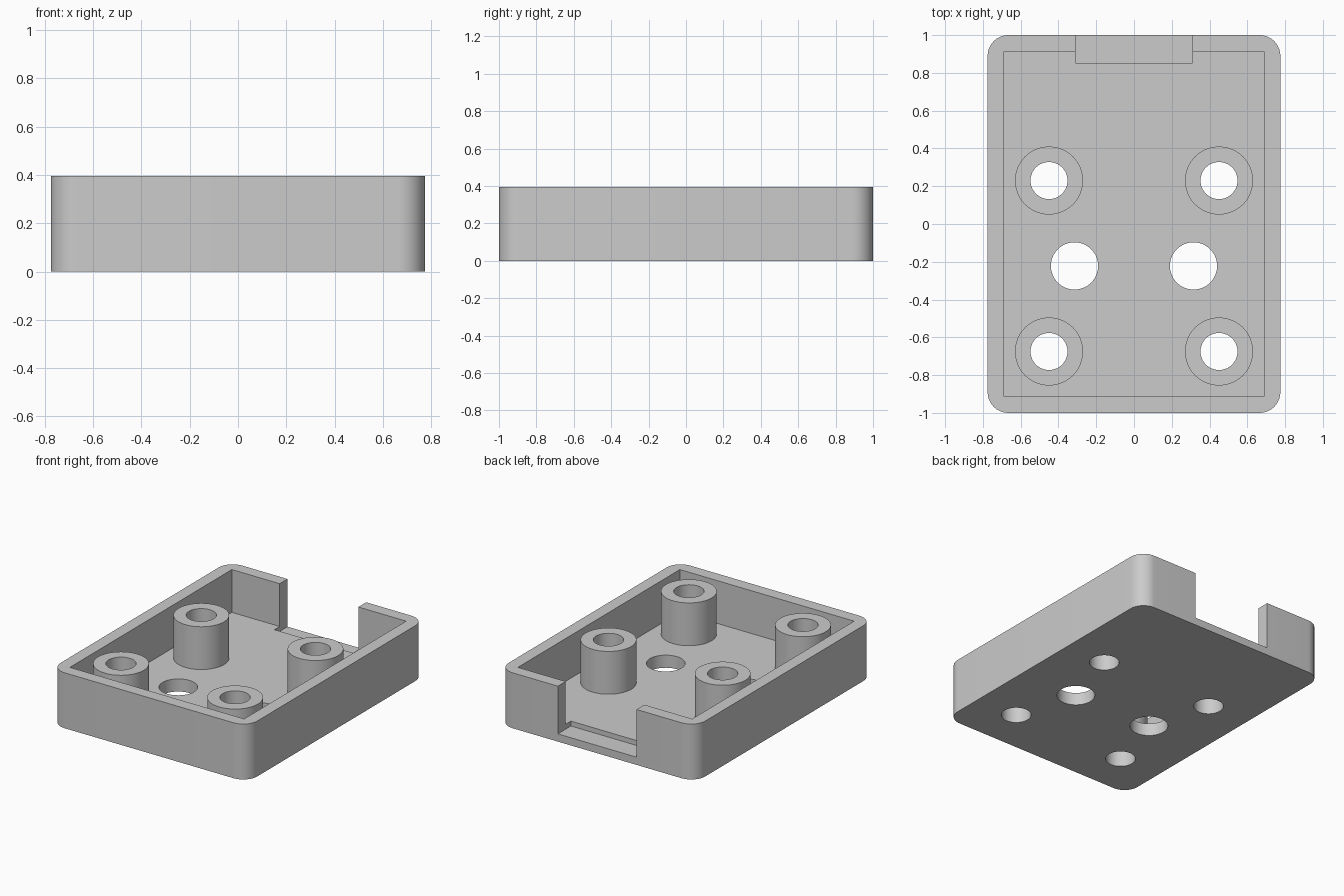
import bpy, bmesh
from math import radians

cube = bpy.data.objects.get("Cube")
if cube:
    bpy.data.objects.remove(cube, do_unlink=True)

HALF_X, HALF_Y, HEIGHT = 0.775, 1.0, 0.395
FLOOR, WALL, CORNER = 0.09, 0.088, 0.11
POSTS = {"front": -0.675, "back": 0.23}

grey = bpy.data.materials.new("plain grey")
grey.use_nodes = True
colour = (0.6, 0.6, 0.6, 1)
grey.diffuse_color = colour
grey.node_tree.nodes["Principled BSDF"].inputs["Base Color"].default_value = colour


def finish(bm, name):
    mesh = bpy.data.meshes.new(name)
    bm.to_mesh(mesh)
    bm.free()
    mesh.materials.append(grey)
    obj = bpy.data.objects.new(name, mesh)
    bpy.context.collection.objects.link(obj)
    return obj


def box(name, low, high, radius=0):
    bm = bmesh.new()
    bmesh.ops.create_cube(bm, size=1)
    for v in bm.verts:
        v.co = [(a + b) / 2 + c * (b - a) for a, b, c in zip(low, high, v.co)]
    if radius:
        upright = [e for e in bm.edges
                   if abs(e.verts[0].co.z - e.verts[1].co.z) > 0.01]
        bmesh.ops.bevel(bm, geom=upright, offset=radius, segments=12,
                        profile=0.5, affect='EDGES')
    return finish(bm, name)


def cylinder(name, x, y, radius, low, high):
    bm = bmesh.new()
    bmesh.ops.create_cone(bm, cap_ends=True, segments=64, radius1=radius,
                          radius2=radius, depth=high - low)
    bmesh.ops.translate(bm, verts=bm.verts, vec=(x, y, (low + high) / 2))
    return finish(bm, name)


def cut(obj, cutter):
    mod = obj.modifiers.new("cut", 'BOOLEAN')
    mod.operation, mod.solver, mod.object = 'DIFFERENCE', 'EXACT', cutter
    bpy.context.view_layer.objects.active = obj
    bpy.ops.object.modifier_apply(modifier=mod.name)


def smooth(obj):
    bpy.ops.object.select_all(action='DESELECT')
    obj.select_set(True)
    bpy.context.view_layer.objects.active = obj
    bpy.ops.object.shade_smooth_by_angle(angle=radians(30))


# Open tray with rounded outer corners and a square cavity
tray = box("tray", (-HALF_X, -HALF_Y, 0), (HALF_X, HALF_Y, HEIGHT), CORNER)
inner_x, inner_y = HALF_X - WALL, HALF_Y - WALL
cutters = [
    box("cavity_cutter", (-inner_x, -inner_y, FLOOR), (inner_x, inner_y, 0.6)),
    # Opening in the back wall, sunk slightly into the floor
    box("opening_cutter", (-0.31, 0.853, 0.055), (0.31, 1.2, 0.6)),
]

# Hollow posts and the holes through the floor
posts = []
for side, sign in (("left", 1), ("right", -1)):
    cutters.append(cylinder("floor_hole_cutter", sign * 0.315, -0.222,
                            0.125, -0.1, 0.2))
    for end, y in POSTS.items():
        x = sign * 0.45
        post = cylinder(f"{end}_{side}_post", x, y, 0.18, FLOOR, HEIGHT)
        bore = cylinder("bore_cutter", x, y, 0.098, -0.1, 0.6)
        cut(post, bore)
        posts.append(post)
        cutters.append(bore)

for cutter in cutters:
    cut(tray, cutter)
    bpy.data.objects.remove(cutter, do_unlink=True)

for obj in [tray] + posts:
    smooth(obj)
